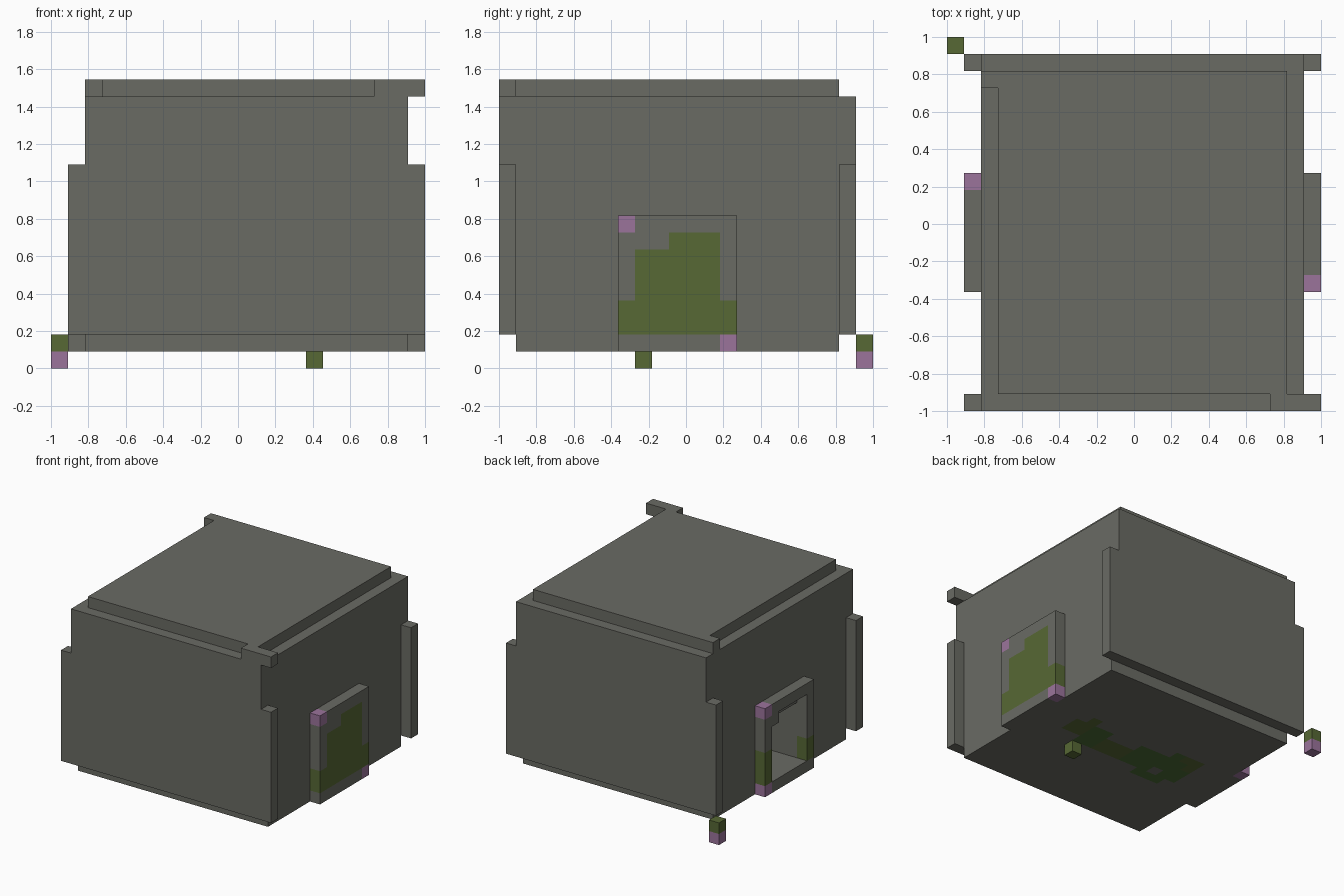
import bpy, bmesh
from mathutils import Vector

old = bpy.data.objects.get("Cube")
if old:
    bpy.data.objects.remove(old, do_unlink=True)

U = 2 / 22  # edge of one block


def material(name, rgb):
    m = bpy.data.materials.new(name)
    m.use_nodes = True
    col = (*rgb, 1)
    m.diffuse_color = col
    bsdf = m.node_tree.nodes["Principled BSDF"]
    bsdf.inputs["Base Color"].default_value = col
    bsdf.inputs["Roughness"].default_value = 0.9
    return m


MATS = {
    "g": material("stone grey", (0.144, 0.147, 0.127)),
    "o": material("olive moss", (0.095, 0.138, 0.035)),
    "p": material("mauve", (0.33, 0.175, 0.33)),
    "n": material("leaf green", (0.07, 0.15, 0.035)),
}
KEYS = list(MATS)


def part(name, boxes):
    """One object from boxes: (colour, low block corner, high block corner)."""
    bm = bmesh.new()
    for key, lo, hi in boxes:
        a, b = Vector(lo) * U, Vector(hi) * U
        size, mid = b - a, (a + b) / 2 - Vector((1, 1, 0))
        made = bmesh.ops.create_cube(bm, size=1)["verts"]
        for v in made:
            v.co = Vector(c * s for c, s in zip(v.co, size)) + mid
        for f in {f for v in made for f in v.link_faces}:
            f.material_index = KEYS.index(key)
    mesh = bpy.data.meshes.new(name)
    bm.to_mesh(mesh)
    bm.free()
    for m in MATS.values():
        mesh.materials.append(m)
    ob = bpy.data.objects.new(name, mesh)
    bpy.context.collection.objects.link(ob)
    return ob


def runs(row):
    """Yield (colour, start, end) for each run of equal letters."""
    start = 0
    for n in range(1, len(row) + 1):
        if n == len(row) or row[n] != row[start]:
            if row[start] != ".":
                yield row[start], start, n
            start = n


# Front and back walls, wider in their lower part
for name, y in (("front_wall", 0), ("back_wall", 20)):
    part(name, [("g", (1, y, 2), (22, y + 1, 12)),
                ("g", (2, y, 12), (21, y + 1, 16))])

# Side walls, the -x one with a passage opening
part("left_wall", [("g", (20, 1, 2), (21, 20, 16))])
part("right_wall", [("g", (2, 1, 2), (3, 8, 16)),
                    ("g", (2, 13, 2), (3, 20, 16)),
                    ("g", (2, 8, 7), (3, 13, 16))])

# Passage lining inside the building
part("passage", [("g", (3, 7, 2), (20, 8, 8)),
                 ("g", (3, 13, 2), (20, 14, 8)),
                 ("g", (3, 8, 7), (20, 13, 8))])

# Roof slab with its two corner pieces
part("roof", [("g", (3, 1, 16), (20, 20, 17))])
part("roof_front_corner", [("g", (19, 0, 16), (22, 1, 17))])
part("roof_back_corner", [("g", (2, 19, 16), (3, 20, 17))])

# Floor with a mossy patch, rows from the back to the front
patch = ["goggggggggnoo",
         "oonngggnnnnno",
         "oonnooonnnnnn",
         "ggnnooonnngnn",
         "gggggggggnnng"]
floor = [("g", (2, 1, 1), (21, 8, 2)), ("g", (2, 13, 1), (21, 20, 2)),
         ("g", (2, 8, 1), (5, 13, 2)), ("g", (18, 8, 1), (21, 13, 2))]
for r, row in enumerate(patch):
    for key, s, e in runs(row[::-1]):
        floor.append((key, (5 + s, 12 - r, 1), (5 + e, 13 - r, 2)))
part("floor", floor)


# Door surrounds, rows from the top down, columns from front to back
def door(name, x, rows):
    part(name, [(key, (x, 7 + s, 8 - r), (x + 1, 7 + e, 9 - r))
                for r, row in enumerate(rows) for key, s, e in runs(row)])


door("left_door", 21, ["pgggggg", "gggooog"] + ["gooooog"] * 3
     + ["ooooooo"] * 2 + ["ggggggp"])
door("right_door", 1, ["ggggggp", "g....gg"] + ["g.....g"] * 2
     + ["g.....o"] + ["o.....o"] * 2 + ["ggggggp"])

# Loose blocks below the floor and at the back corner
part("floor_block", [("o", (15, 8, 0), (16, 9, 1))])
part("corner_post", [("p", (0, 21, 0), (1, 22, 1)),
                     ("o", (0, 21, 1), (1, 22, 2))])
